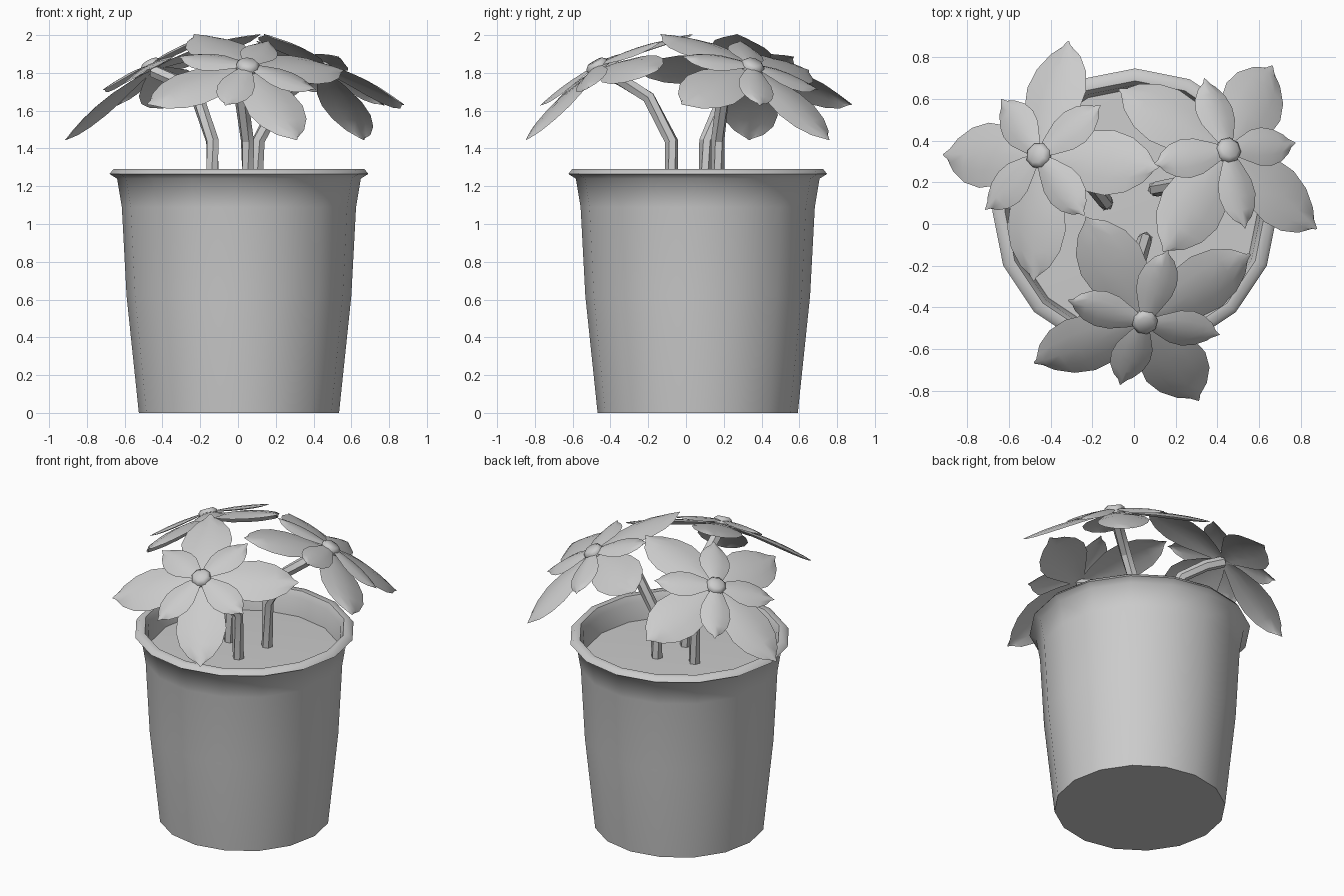
import bpy, math
from mathutils import Matrix, Vector

if "Cube" in bpy.data.objects:
    bpy.data.objects.remove(bpy.data.objects["Cube"])

POT = Vector((0.005, 0.062, 0))


def make(name, verts, faces, angle=40):
    me = bpy.data.meshes.new(name)
    me.from_pydata([tuple(v) for v in verts], [], faces)
    me.update()
    ob = bpy.data.objects.new(name, me)
    bpy.context.collection.objects.link(ob)
    bpy.ops.object.select_all(action='DESELECT')
    ob.select_set(True)
    bpy.context.view_layer.objects.active = ob
    bpy.ops.object.shade_smooth_by_angle(angle=math.radians(angle))
    return ob


def lathe(name, profile, n, mat, cap_start=False, cap_end=False, angle=40):
    verts = [mat @ Vector((r * math.cos(2 * math.pi * i / n), r * math.sin(2 * math.pi * i / n), z))
             for r, z in profile for i in range(n)]
    faces = [(k * n + i, k * n + (i + 1) % n, (k + 1) * n + (i + 1) % n, (k + 1) * n + i)
             for k in range(len(profile) - 1) for i in range(n)]
    if cap_start:
        faces.append(tuple(reversed(range(n))))
    if cap_end:
        faces.append(tuple(range(len(verts) - n, len(verts))))
    return make(name, verts, faces, angle)


def petal_ring(name, mat, start, length, half_w, z0, droop, keel):
    # four leaf-shaped sheets with a raised midline and drooping tip
    outline = [(0, .15), (.2, .55), (.42, .92), (.6, 1), (.77, .84), (.91, .5), (1, .08)]
    verts, faces = [], []
    for k in range(4):
        rot = mat @ Matrix.Rotation(math.radians(start + 90 * k), 4, 'Z')
        base = len(verts)
        for s, w in outline:
            for c in (-1, -.5, 0, .5, 1):
                z = z0 - droop * s * s - keel * w * c * c
                x = length * s - 0.02 * c * c * s
                verts.append(rot @ Vector((x, c * w * half_w, z)))
        for j in range(len(outline) - 1):
            for c in range(4):
                a = base + j * 5 + c
                faces.append((a, a + 5, a + 6, a + 1))
    # wind faces so normals point up
    make(name, verts, faces, 60)


def tube(name, pts, r, n=6):
    verts = []
    for i, p in enumerate(pts):
        d = (pts[min(i + 1, len(pts) - 1)] - pts[max(i - 1, 0)]).normalized()
        q = d.to_track_quat('Z', 'Y')
        verts += [p + q @ Vector((r * math.cos(math.tau * k / n), r * math.sin(math.tau * k / n), 0))
                  for k in range(n)]
    faces = [(j * n + k, j * n + (k + 1) % n, (j + 1) * n + (k + 1) % n, (j + 1) * n + k)
             for j in range(len(pts) - 1) for k in range(n)]
    make(name, verts, faces, 30)


# pot: 16-sided turned wall with flared lip and inner wall down to the soil
pot_mat = Matrix.Translation(POT)
lathe("pot", [(.53, 0), (.595, .62), (.62, 1.09), (.645, 1.24), (.685, 1.265), (.665, 1.29),
              (.625, 1.29), (.605, 1.25), (.585, 1.1)], 16, pot_mat, cap_start=True, angle=60)
lathe("soil", [(.59, 1.13), (.3, 1.14)], 16, pot_mat, cap_end=True)

# three flowers, turned about the pot axis
STEM = [(.05, -.135, 1.1), (.045, -.14, 1.44), (.012, -.26, 1.67), (.025, -.41, 1.765), (.045, -.523, 1.81)]
for i, turn in enumerate((0, 118, 235)):
    spin = pot_mat @ Matrix.Rotation(math.radians(turn), 4, 'Z')
    tube(f"stem_{i}", [spin @ Vector(p) for p in STEM], .036)
    head = (spin @ Matrix.Translation((.045, -.523, 1.82))
            @ Matrix.Rotation(math.radians(-79), 4, 'Z') @ Matrix.Rotation(math.radians(30), 4, 'Y'))
    petal_ring(f"large_petals_{i}", head, 18, .59, .16, 0, .11, .025)
    petal_ring(f"small_petals_{i}", head, 63, .385, .098, .025, .05, .022)
    lathe(f"flower_centre_{i}", [(.062, .0), (.062, .03), (.042, .047)], 8, head, cap_end=True, angle=50)
